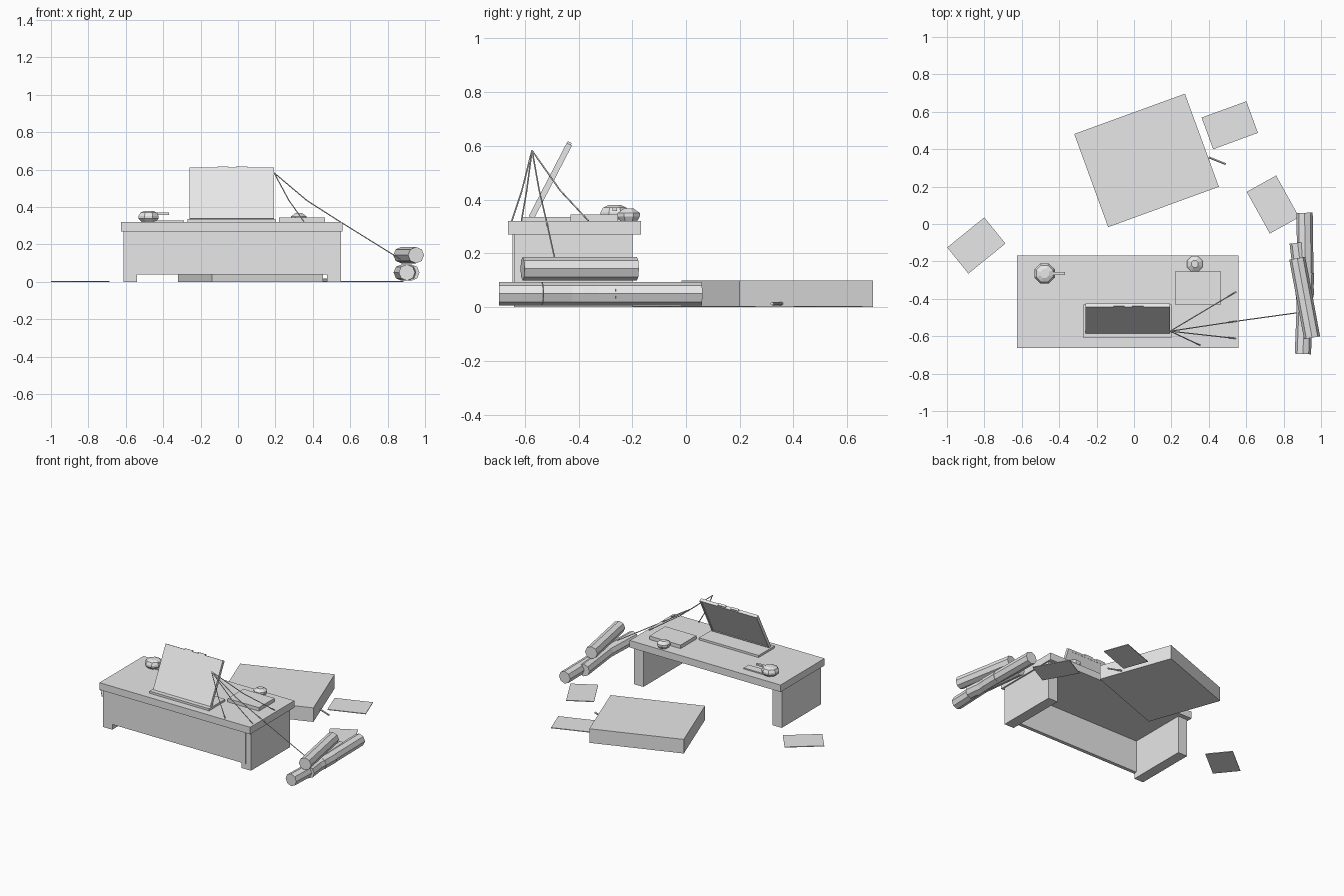
import bpy, bmesh, math
from mathutils import Vector, Matrix

if "Cube" in bpy.data.objects:
    bpy.data.objects.remove(bpy.data.objects["Cube"])

grey = bpy.data.materials.new("plain_grey")
grey.diffuse_color = (0.8, 0.8, 0.8, 1)
grey.use_nodes = True
grey.node_tree.nodes["Principled BSDF"].inputs["Base Color"].default_value = grey.diffuse_color


def finish(name, bm):
    bmesh.ops.recalc_face_normals(bm, faces=bm.faces)
    me = bpy.data.meshes.new(name)
    bm.to_mesh(me)
    bm.free()
    me.materials.append(grey)
    ob = bpy.data.objects.new(name, me)
    bpy.context.collection.objects.link(ob)
    return ob


def box(name, x0, x1, y0, y1, z0, z1):
    bm = bmesh.new()
    m = Matrix.Translation(((x0 + x1) / 2, (y0 + y1) / 2, (z0 + z1) / 2))
    bmesh.ops.create_cube(bm, size=1, matrix=m @ Matrix.Diagonal((x1 - x0, y1 - y0, z1 - z0, 1)))
    return finish(name, bm)


def turned_box(name, cx, cy, sx, sy, z0, z1, deg):
    ob = box(name, -sx / 2, sx / 2, -sy / 2, sy / 2, z0, z1)
    ob.location = (cx, cy, 0)
    ob.rotation_euler.z = math.radians(deg)
    return ob


def rod(name, a, b, r, sides=8, r2=None):
    a, b = Vector(a), Vector(b)
    d = b - a
    bm = bmesh.new()
    m = Matrix.Translation((a + b) / 2) @ d.to_track_quat('Z', 'Y').to_matrix().to_4x4()
    bmesh.ops.create_cone(bm, cap_ends=True, segments=sides, radius1=r,
                          radius2=r if r2 is None else r2, depth=d.length, matrix=m)
    return finish(name, bm)


def lathe(name, cx, cy, profile, sides=8):
    bm = bmesh.new()
    rings = [[bm.verts.new((cx + r * math.cos(2 * math.pi * (i + .5) / sides),
                            cy + r * math.sin(2 * math.pi * (i + .5) / sides), z))
              for i in range(sides)] for r, z in profile]
    for a, b in zip(rings, rings[1:]):
        for i in range(sides):
            j = (i + 1) % sides
            bm.faces.new((a[i], a[j], b[j], b[i]))
    bm.faces.new(rings[0])
    bm.faces.new(rings[-1])
    return finish(name, bm)


# Low desk
box("desk_top", -0.625, 0.56, -0.663, -0.168, 0.27, 0.32)
box("desk_leg_left", -0.613, -0.54, -0.64, -0.20, 0, 0.27)
box("desk_leg_right", 0.475, 0.55, -0.64, -0.20, 0, 0.27)
box("desk_front_panel", -0.573, 0.512, -0.645, -0.62, 0.04, 0.27)

# Floor cushion and loose sheets
turned_box("floor_cushion", 0.067, 0.34, 0.63, 0.53, 0, 0.10, 20)
for i, (x, y, a) in enumerate([(0.512, 0.528, 20), (0.743, 0.104, -61), (-0.843, -0.115, 39)]):
    turned_box(f"loose_sheet_{i + 1}", x, y, 0.255, 0.18, 0, 0.005, a)
rod("floor_pen", (0.40, 0.356, 0.013), (0.49, 0.32, 0.013), 0.006, 6)

# Half-closed folding screen with its base
box("screen_base", -0.27, 0.20, -0.61, -0.43, 0.32, 0.335)
lean = math.atan2(0.14, 0.27)
lid = [box("screen_lid", -0.258, 0.192, -0.009, 0.009, 0, 0.307)]
# thin border around the inner face, and small clips along the top edge
for n, x0, x1, z0, z1 in (("left", -0.258, -0.245, 0, 0.307), ("right", 0.179, 0.192, 0, 0.307),
                          ("bottom", -0.245, 0.179, 0, 0.013), ("top", -0.245, 0.179, 0.294, 0.307)):
    lid.append(box("screen_border_" + n, x0, x1, 0.009, 0.013, z0, z1))
for n, x0, x1 in (("left", -0.11, -0.05), ("right", -0.01, 0.05)):
    lid.append(box("top_clip_" + n, x0, x1, -0.008, 0.008, 0.305, 0.314))
for ob in lid:
    ob.location = (0, -0.577, 0.335)
    ob.rotation_euler.x = -lean

# Book and small lidded cup
box("desk_book", 0.22, 0.465, -0.43, -0.253, 0.32, 0.345)
lathe("small_cup", 0.325, -0.213, [(0.034, 0.32), (0.045, 0.338), (0.045, 0.35), (0.02, 0.367)])

# Pot with a handle on a thin mat
box("thin_mat", -0.45, -0.29, -0.29, -0.233, 0.32, 0.328)
lathe("pot", -0.478, -0.265, [(0.04, 0.32), (0.058, 0.338), (0.058, 0.352), (0.048, 0.37), (0.025, 0.38)])
box("pot_handle", -0.45, -0.37, -0.274, -0.256, 0.358, 0.37)

# Stacked rolls
rolls = [((0.903, -0.695), (0.92, -0.26), 0.05), ((0.875, -0.10), (0.927, -0.535), 0.05),
         ((0.912, 0.06), (0.918, -0.38), 0.05), ((0.873, -0.183), (0.952, -0.608), 0.143)]
for i, (a, b, z) in enumerate(rolls):
    rod(f"roll_{i + 1}", (*a, z), (*b, z), 0.0435)

# Sagging cords spreading from the corner of the screen
apex = Vector((0.193, -0.573, 0.583))
for i, end in enumerate([(0.353, -0.648, 0.322), (0.545, -0.612, 0.322),
                         (0.545, -0.52, 0.322), (0.545, -0.363, 0.322)]):
    end = Vector(end)
    mid = (apex + end) / 2 - Vector((0, 0, 0.018))
    rod(f"cord_{i + 1}_upper", apex, mid, 0.003, 5)
    rod(f"cord_{i + 1}_lower", mid, end, 0.003, 5)
rod("cord_to_rolls", (0.545, -0.52, 0.322), (0.87, -0.475, 0.12), 0.003, 5)
